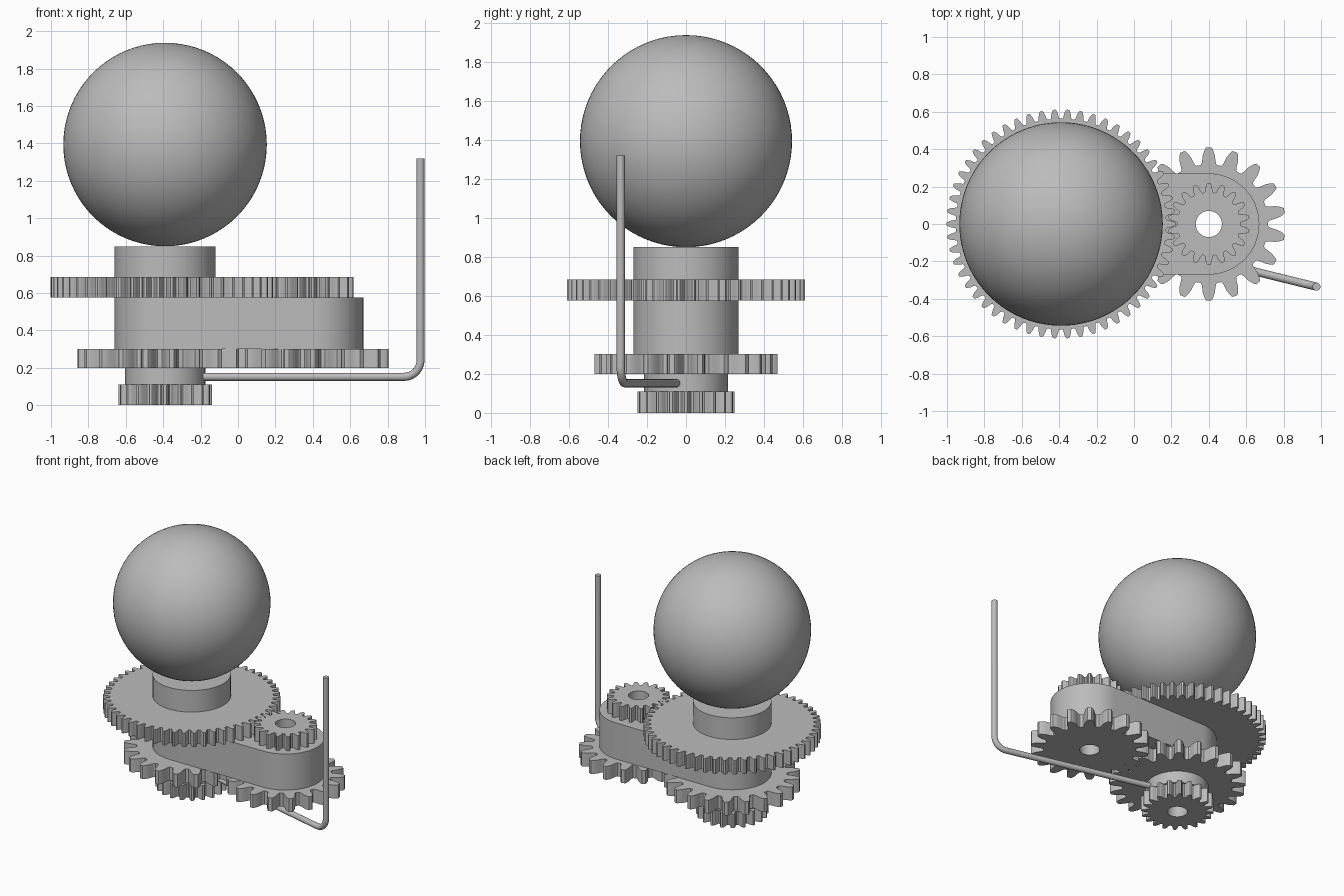
import bpy
from math import pi, sin, cos, hypot
from mathutils import Vector

cube = bpy.data.objects.get("Cube")
if cube:
    bpy.data.objects.remove(cube, do_unlink=True)

grey = bpy.data.materials.new("plain grey")
grey.use_nodes = True
colour = (0.5, 0.5, 0.5, 1)
grey.diffuse_color = colour
grey.node_tree.nodes["Principled BSDF"].inputs["Base Color"].default_value = colour

LEFT_X, RIGHT_X = -0.39, 0.40   # the two vertical axes
BORE = 0.07


def finish(ob):
    bpy.ops.object.select_all(action='DESELECT')
    ob.select_set(True)
    bpy.context.view_layer.objects.active = ob
    if ob.type == 'CURVE':
        bpy.ops.object.convert(target='MESH')
        ob = bpy.context.view_layer.objects.active
    ob.data.materials.clear()
    ob.data.materials.append(grey)
    bpy.ops.object.shade_smooth_by_angle(angle=pi / 6)


def curve_object(name, loops, dimensions, cyclic):
    curve = bpy.data.curves.new(name, 'CURVE')
    curve.dimensions = dimensions
    for loop in loops:
        spline = curve.splines.new('POLY')
        spline.points.add(len(loop) - 1)
        for point, co in zip(spline.points, loop):
            point.co = (*co, 1) if len(co) == 3 else (*co, 0, 1)
        spline.use_cyclic_u = cyclic
    ob = bpy.data.objects.new(name, curve)
    bpy.context.collection.objects.link(ob)
    return ob


def plate(name, loops, bottom, top):
    """Extrude an outline with holes between two heights."""
    ob = curve_object(name, loops, '2D', True)
    ob.data.fill_mode = 'BOTH'
    ob.data.extrude = (top - bottom) / 2
    ob.location.z = (top + bottom) / 2
    finish(ob)


def arc(x, radius, start=0.0, sweep=2 * pi, steps=64, closed=True):
    count = steps if closed else steps + 1
    return [(x + radius * cos(start + sweep * i / steps),
             radius * sin(start + sweep * i / steps)) for i in range(count)]


def gear(name, x, teeth, tip, bottom, top, phase):
    module = tip / (teeth / 2 + 1)
    # half of one tooth: height in modules from the tip, half width in pitches
    half = [(2.25, 0.40), (2.1, 0.345), (1.7, 0.30), (1.0, 0.25),
            (0.5, 0.185), (0.1, 0.12), (0.0, 0.09)]
    tooth = [(d, -w) for d, w in half] + [(d, w) for d, w in reversed(half)]
    outline = []
    for i in range(teeth):
        for depth, offset in tooth:
            a = phase + 2 * pi * (i + offset) / teeth
            r = tip - depth * module
            outline.append((x + r * cos(a), r * sin(a)))
    plate(name, [outline, arc(x, BORE, steps=32)], bottom, top)


# Gears
gear("bottom_pinion", LEFT_X, 20, 0.25, 0.0, 0.11, 0)
gear("lower_left_gear", LEFT_X, 21, 0.471, 0.2, 0.302, 0)
gear("lower_right_gear", RIGHT_X, 18, 0.41, 0.2, 0.302, pi / 2)
gear("upper_large_gear", LEFT_X, 54, 0.612, 0.577, 0.685, 0)
gear("upper_small_gear", RIGHT_X, 18, 0.219, 0.577, 0.685, pi / 2)

# Round spacers on the left axis
left_hole = arc(LEFT_X, BORE, steps=32)
plate("crank_hub", [arc(LEFT_X, 0.215), left_hole], 0.11, 0.2)
plate("ball_collar", [arc(LEFT_X, 0.27), left_hole], 0.685, 0.85)

# Arm joining the two axes
arm = (arc(RIGHT_X, 0.27, -pi / 2, pi, 32, False)
       + arc(LEFT_X, 0.27, pi / 2, pi, 32, False))
plate("connecting_arm", [arm, left_hole, arc(RIGHT_X, BORE, steps=32)], 0.302, 0.577)

# Bent rod handle leaving the hub
end = Vector((0.976, -0.335))
axis = Vector((LEFT_X, 0))
reach = (end - axis).length
out = (end - axis).normalized()
bend, low = 0.09, 0.152
side = [(0.2, low)]
for i in range(13):
    a = pi / 2 * i / 12
    side.append((reach - bend + bend * sin(a), low + bend - bend * cos(a)))
side.append((reach, 1.32))
path = [(axis.x + out.x * d, out.y * d, z) for d, z in side]
rod = curve_object("bent_rod", [path], '3D', False)
rod.data.bevel_depth = 0.0215
rod.data.bevel_resolution = 6
rod.data.use_fill_caps = True
finish(rod)

# Ball on top
bpy.ops.mesh.primitive_uv_sphere_add(segments=80, ring_count=40, radius=0.544,
                                     location=(LEFT_X, 0, 1.394))
ball = bpy.context.object
ball.name = "ball"
finish(ball)
